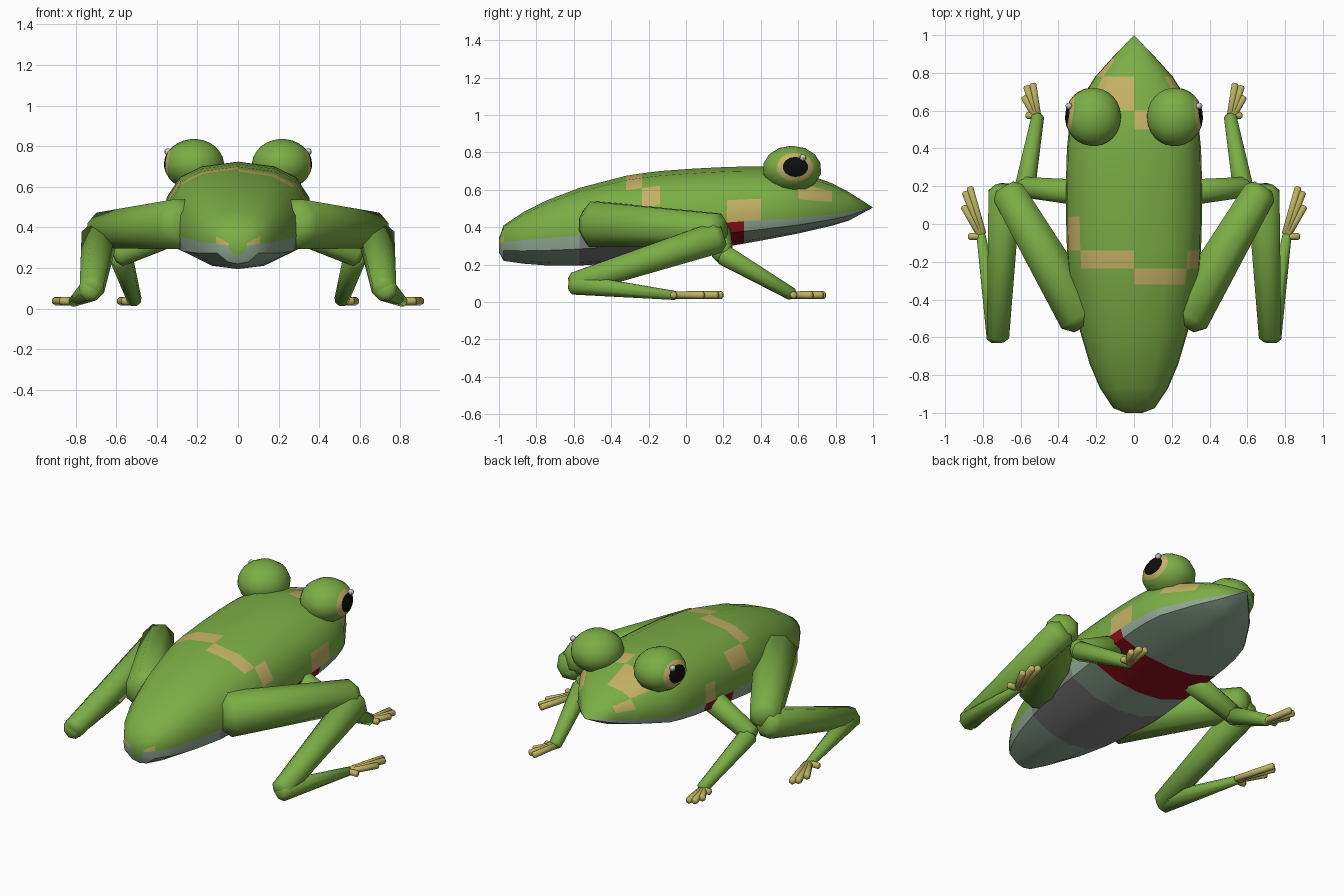
import bpy, bmesh, math
from mathutils import Vector, Matrix

if "Cube" in bpy.data.objects:
    bpy.data.objects.remove(bpy.data.objects["Cube"])


def mat(name, r, g, b):
    m = bpy.data.materials.new(name)
    m.diffuse_color = (r, g, b, 1)
    m.use_nodes = True
    m.node_tree.nodes["Principled BSDF"].inputs["Base Color"].default_value = m.diffuse_color
    return m


GREEN = mat("green", .2, .42, .06)
TAN = mat("tan", .55, .44, .13)
BELLY = mat("belly", .27, .38, .29)
GREY = mat("grey", .22, .21, .21)
RED = mat("red", .25, .005, .01)
TOE = mat("toe", .5, .45, .12)
BLACK = mat("black", .004, .004, .004)
WHITE = mat("white", .6, .6, .6)


def finish(name, bm, mats, angle=40):
    bmesh.ops.recalc_face_normals(bm, faces=bm.faces)
    me = bpy.data.meshes.new(name)
    bm.to_mesh(me)
    bm.free()
    for m in mats:
        me.materials.append(m)
    ob = bpy.data.objects.new(name, me)
    bpy.context.collection.objects.link(ob)
    bpy.ops.object.select_all(action='DESELECT')
    ob.select_set(True)
    bpy.context.view_layer.objects.active = ob
    bpy.ops.object.shade_smooth_by_angle(angle=math.radians(angle))
    return ob


def tube(bm, a, b, ra, rb, n=8):
    """Tapered limb with blunt rounded ends."""
    a, b = Vector(a), Vector(b)
    d = (b - a).normalized()
    q = d.to_track_quat('Z', 'Y')
    rings = []
    for c, r in ((a - d * ra * .4, ra * .6), (a, ra), (b, rb), (b + d * rb * .4, rb * .6)):
        rings.append([bm.verts.new(c + q @ Vector((r * math.cos(t), r * math.sin(t), 0)))
                      for t in (2 * math.pi * (i + .5) / n for i in range(n))])
    for p, r in zip(rings, rings[1:]):
        for i in range(n):
            j = (i + 1) % n
            bm.faces.new((p[i], p[j], r[j], r[i]))
    bm.faces.new(rings[0])
    bm.faces.new(rings[-1])


# Body loft stations: y, half width, belly z, seam z, back z
STATIONS = [
    (-1.0, .045, .265, .31, .34), (-.975, .11, .22, .32, .41), (-.87, .18, .205, .33, .48),
    (-.74, .235, .195, .342, .545), (-.57, .285, .195, .355, .61), (-.32, .335, .21, .38, .675),
    (-.235, .35, .22, .388, .688), (-.14, .355, .23, .395, .70), (.04, .36, .265, .41, .713),
    (.22, .36, .297, .425, .722), (.31, .358, .312, .432, .724), (.40, .355, .328, .437, .724),
    (.50, .345, .347, .443, .718), (.60, .32, .366, .449, .70), (.78, .205, .408, .468, .635),
    (.87, .125, .435, .482, .588)]
# Half section from belly centre to back centre: width share, height share
SECTION = [(0, -1), (.45, -.9), (.95, -.45), (1, 0), (.98, .4), (.8, .74), (.5, .92), (0, 1)]
# Tan patches: (station, side) -> section columns
PATCH = {(13, -1): (5, 6), (12, 1): (6,), (7, -1): (4,), (6, -1): (5, 6), (5, 1): (5, 6),
         (6, 1): (4,), (9, 1): (3,), (10, 1): (3,), (9, -1): (3,), (13, 1): (4,),
         (0, 1): (3,), (0, -1): (3,), (14, -1): (4,)}

bm = bmesh.new()
prof = [(1, p) for p in SECTION[:-1]] + [(-1, p) for p in SECTION[:0:-1]]
loops = []
for y, w, zb, zs, zt in STATIONS:
    loops.append([bm.verts.new((s * w * u, y, zs + v * ((zt - zs) if v > 0 else (zs - zb))))
                  for s, (u, v) in prof])
N = len(prof)


def column(i):
    return (1, i) if i < 7 else (-1, 13 - i)


for k, (p, r) in enumerate(zip(loops, loops[1:])):
    for i in range(N):
        j = (i + 1) % N
        f = bm.faces.new((p[i], p[j], r[j], r[i]))
        s, c = column(i)
        if c < 3:
            f.material_index = 3 if 4 <= k <= 6 else 4 if 8 <= k <= 9 else 2
        elif c in PATCH.get((k, s), ()):
            f.material_index = 1
bm.faces.new(loops[0])
tip = bm.verts.new((0, 1, .505))
for i in range(N):
    f = bm.faces.new((loops[-1][i], loops[-1][(i + 1) % N], tip))
    f.material_index = 2 if column(i)[1] < 3 else 0
finish("body", bm, [GREEN, TAN, BELLY, GREY, RED])

# Limb segments: name, start, end, start radius, end radius
LIMBS = [
    ("thigh", (.28, -.49, .415), (.665, .165, .385), .132, .095),
    ("shin", (.685, .165, .345), (.72, -.595, .10), .092, .064),
    ("hind_foot", (.725, -.60, .095), (.81, -.06, .035), .06, .026),
    ("upper_arm", (.27, .165, .40), (.585, .195, .26), .075, .058),
    ("forearm", (.575, .205, .25), (.51, .565, .042), .058, .036)]
# Digits: base and tip in x, y
DIGITS = {
    "hind_toes": [(.80, -.05, .868, .19), (.81, -.05, .893, .165),
                  (.815, -.06, .90, .09), (.795, -.066, .87, -.066)],
    "front_toes": [(.507, .56, .535, .738), (.515, .56, .568, .725),
                   (.52, .56, .58, .67), (.50, .572, .565, .575)]}

for s, side in ((1, "right"), (-1, "left")):
    for name, a, b, ra, rb in LIMBS:
        bm = bmesh.new()
        tube(bm, (s * a[0], *a[1:]), (s * b[0], *b[1:]), ra, rb)
        finish(f"{side}_{name}", bm, [GREEN], 50)
    for name, digits in DIGITS.items():
        bm = bmesh.new()
        for x0, y0, x1, y1 in digits:
            tube(bm, (s * x0, y0, .037), (s * x1, y1, .037), .02, .021, 6)
        finish(f"{side}_{name}", bm, [TOE], 50)

    # Eye: ball with its pole turned outwards, iris and pupil as polar caps
    bm = bmesh.new()
    bmesh.ops.create_uvsphere(bm, u_segments=14, v_segments=14, radius=1)
    for f in bm.faces:
        h = f.calc_center_median().normalized().z
        f.material_index = 2 if h > math.cos(.44) else 1 if h > math.cos(.66) else 0
    turn = Vector((s, .13, .1)).to_track_quat('Z', 'Y').to_matrix().to_4x4()
    bm.transform(Matrix.Translation((s * .217, .567, .711)) @ Matrix.Diagonal((.148, .158, .125, 1)) @ turn)
    finish(f"{side}_eye", bm, [GREEN, TAN, BLACK])

    # Eye highlight
    bm = bmesh.new()
    bmesh.ops.create_uvsphere(bm, u_segments=8, v_segments=6, radius=.018)
    bm.transform(Matrix.Translation((s * .345, .625, .772)))
    finish(f"{side}_eye_glint", bm, [WHITE])
